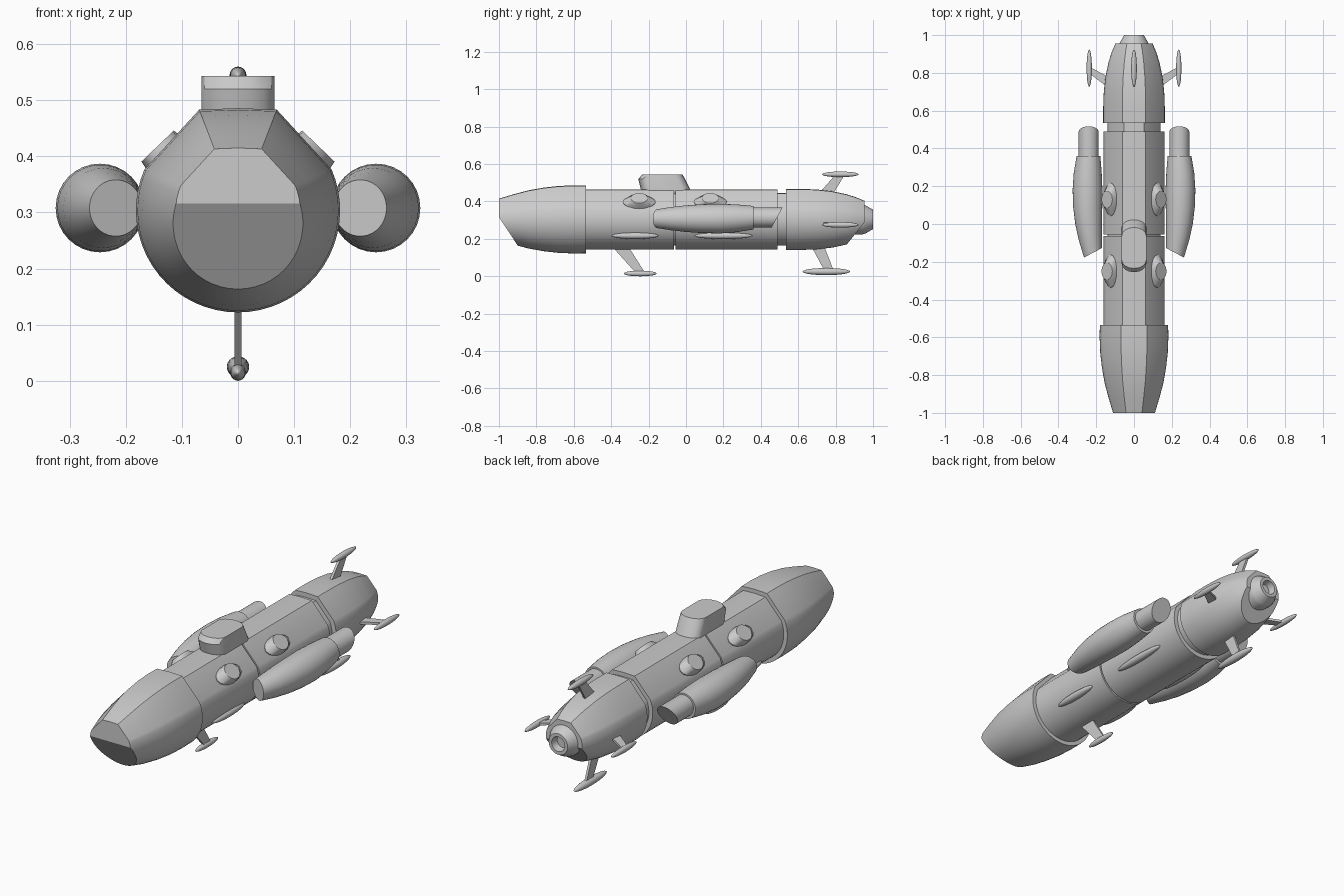
import bpy, bmesh, math
from mathutils import Vector, Matrix

if "Cube" in bpy.data.objects:
    bpy.data.objects.remove(bpy.data.objects["Cube"])

CZ = 0.304  # height of the hull axis


def finish(bm, name, angle=30):
    bmesh.ops.recalc_face_normals(bm, faces=bm.faces)
    me = bpy.data.meshes.new(name)
    bm.to_mesh(me)
    bm.free()
    ob = bpy.data.objects.new(name, me)
    bpy.context.collection.objects.link(ob)
    bpy.ops.object.select_all(action='DESELECT')
    ob.select_set(True)
    bpy.context.view_layer.objects.active = ob
    bpy.ops.object.shade_smooth_by_angle(angle=math.radians(angle))
    return ob


def loft(name, rings, cuts=()):
    """Skin rings of equal length, cap the ends, then trim with (point, normal) planes."""
    bm = bmesh.new()
    vs = [[bm.verts.new(p) for p in r] for r in rings]
    n = len(rings[0])
    for a, b in zip(vs, vs[1:]):
        for i in range(n):
            bm.faces.new((a[i], a[(i + 1) % n], b[(i + 1) % n], b[i]))
    bm.faces.new(vs[0])
    bm.faces.new(vs[-1])
    for co, no in cuts:
        res = bmesh.ops.bisect_plane(bm, geom=bm.verts[:] + bm.edges[:] + bm.faces[:], dist=1e-5,
                                     plane_co=co, plane_no=no, clear_outer=True)
        edges = [e for e in res['geom_cut'] if isinstance(e, bmesh.types.BMEdge) and e.is_boundary]
        bmesh.ops.holes_fill(bm, edges=edges, sides=0)
    return finish(bm, name)


def hull_ring(y, r):
    """Round belly with a three-facet roof."""
    a0, a1, n = math.radians(23.5), math.radians(-203.5), 36
    pts = [(r * math.cos(a0 + (a1 - a0) * i / n), r * math.sin(a0 + (a1 - a0) * i / n)) for i in range(n + 1)]
    pts += [(-0.38 * r, 0.985 * r), (0, r), (0.38 * r, 0.985 * r)]
    return [(x, y, CZ + z) for x, z in pts]


def circle(x, y, z, r, n=32):
    return [(x + r * math.cos(2 * math.pi * i / n), y, z + r * math.sin(2 * math.pi * i / n)) for i in range(n)]


def ellipsoid(name, c, s):
    bm = bmesh.new()
    bmesh.ops.create_uvsphere(bm, u_segments=20, v_segments=14, radius=1)
    rot = Matrix.Rotation(math.pi / 2, 4, 'X')
    bmesh.ops.transform(bm, matrix=Matrix.Translation(c) @ Matrix.Diagonal((*s, 1)) @ rot, verts=bm.verts)
    return finish(bm, name, 40)


def strut(name, p, q, side, w0=0.035, w1=0.02, t=0.006):
    side = Vector(side) * t
    rings = []
    for c, w in ((Vector(p), w0), (Vector(q), w1)):
        y = Vector((0, w, 0))
        rings.append([c - side - y, c + side - y, c + side + y, c - side + y])
    return loft(name, rings)


# Bow section with chin cut
bow = [(-0.535, .181), (-0.6, .182), (-0.68, .179), (-0.76, .17), (-0.84, .156), (-0.92, .135), (-1.0, .111)]
loft("bow_hull", [hull_ring(*r) for r in bow], [((0, -1, .316), (0, -.151, -.1))])

# Middle sections, inner core in the grooves
loft("mid_hull_front", [hull_ring(-0.54, .161), hull_ring(-0.064, .161)])
loft("mid_hull_rear", [hull_ring(-0.056, .161), hull_ring(0.49, .161)])
loft("hull_core", [hull_ring(-0.5, .14), hull_ring(0.56, .14)])

# Stern section with lower cut
stern = [(0.535, .163), (0.62, .163), (0.70, .16), (0.78, .151), (0.86, .134), (0.91, .118), (0.955, .099)]
loft("stern_hull", [hull_ring(*r) for r in stern], [((0, .955, .29), (0, .12, -.095))])

# Hollow tail nozzle
nozzle = [(.85, .08), (.945, .08), (.96, .075), (1.0, .052), (1.0, .036), (.965, .03)]
loft("tail_nozzle", [circle(0, y, CZ, r) for y, r in nozzle])


# Sail tower: capsule plan with sloped back and chamfered front
def capsule(z, y0, y1, w=0.065, n=8):
    d = min(0.045, (y1 - y0) / 2)
    pts = []
    for i in range(n + 1):
        a = math.pi * i / n
        pts.append((w * math.cos(a), y1 - d + d * math.sin(a), z))
    for i in range(n + 1):
        a = math.pi + math.pi * i / n
        pts.append((w * math.cos(a), y0 + d + d * math.sin(a), z))
    return pts


loft("sail_tower", [capsule(.44, -.235, .035), capsule(.52, -.255, -.005), capsule(.543, -.235, -.018)])

for s, side in ((-1, "left"), (1, "right")):
    # Side pod with angled intake and slanted exhaust stub
    pod = [(-.22, .212, .308, .04), (-.15, .222, .308, .051), (-.08, .232, .308, .062), (0, .240, .308, .071),
           (.09, .245, .308, .077), (.18, .246, .308, .079), (.27, .245, .31, .074), (.36, .241, .313, .063)]
    loft(side + "_pod", [circle(s * x, y, z, r) for y, x, z, r in pod],
         [((s * .222, -.155, .308), (-s * .045, -.085, 0))])
    loft(side + "_pod_exhaust", [circle(s * .24, y, .315, .053) for y in (.3, .56)],
         [((s * .24, .488, .315), (0, .11, -.06))])

    # Roof blisters on the sloped facets
    for y0, pos in ((-.25, "front"), (.13, "rear")):
        base = Vector((s * .122, y0, .396))
        tan, nrm = Vector((s * .72, 0, -.69)), Vector((s * .69, 0, .72))
        rings = []
        for h, ky, kt in ((-.02, .088, .045), (.004, .088, .045), (.031, .045, .04)):
            rings.append([base + nrm * h + tan * (kt * math.cos(a)) + Vector((0, ky * math.sin(a), 0))
                          for a in (2 * math.pi * i / 16 for i in range(16))])
        loft(f"{side}_{pos}_roof_blister", rings)

    # Lower side blisters
    ellipsoid(side + "_front_belly_blister", (s * .136, -.272, .217), (.02, .125, .018))
    ellipsoid(side + "_rear_belly_blister", (s * .136, .2, .217), (.02, .155, .018))

    # Side tail fins
    strut(side + "_tail_strut", (s * .12, .74, .285), (s * .237, .815, .276), (0, 0, 1), .03, .018)
    ellipsoid(side + "_tail_float", (s * .237, .825, .275), (.014, .098, .015))

# Top and bottom fins
strut("top_tail_strut", (0, .74, .43), (0, .825, .545), (1, 0, 0), .04, .025)
ellipsoid("top_tail_float", (0, .825, .545), (.015, .098, .015))
strut("bottom_tail_strut", (0, .70, .17), (0, .765, .03), (1, 0, 0), .035, .025)
ellipsoid("bottom_tail_float", (0, .75, .025), (.02, .127, .019))
strut("bottom_front_strut", (0, -.36, .17), (0, -.245, .02), (1, 0, 0), .045, .025)
ellipsoid("bottom_front_float", (0, -.245, .015), (.014, .088, .015))
